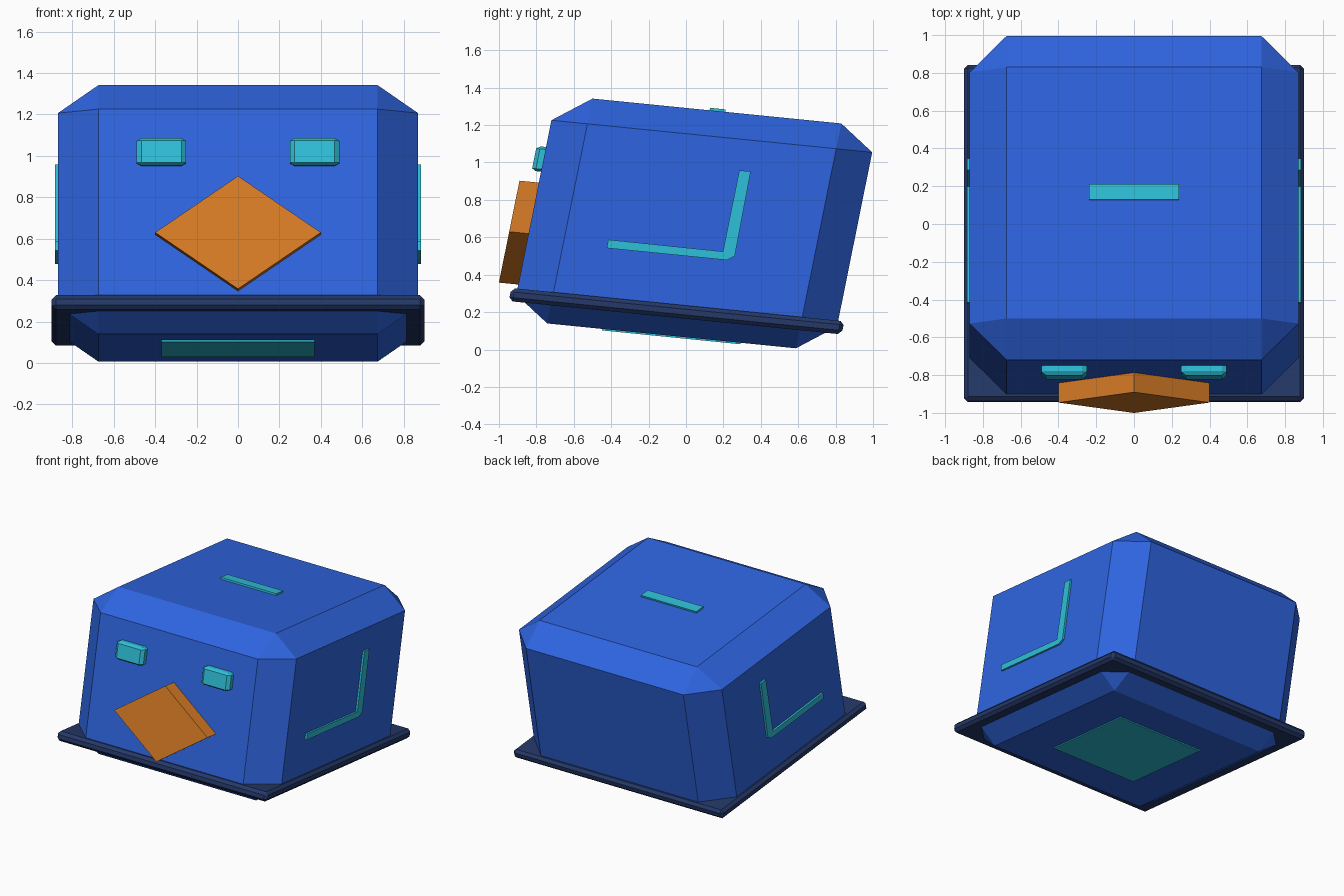
import bpy, bmesh
from mathutils import Matrix

if "Cube" in bpy.data.objects:
    bpy.data.objects.remove(bpy.data.objects["Cube"])

# Leaning frame: x, u (front to back, falling) and h (up, leaning back)
LEAN = Matrix(((1, 0, 0, 0),
               (0, 1, 0.2017, 0.044),
               (0, -0.1, 1, 0.674),
               (0, 0, 0, 1)))


def material(name, rgb):
    m = bpy.data.materials.new(name)
    m.diffuse_color = (*rgb, 1)
    m.use_nodes = True
    m.node_tree.nodes["Principled BSDF"].inputs["Base Color"].default_value = m.diffuse_color
    return m


BLUE = material("blue", (0.028, 0.13, 0.75))
NAVY = material("navy", (0.018, 0.04, 0.138))
TEAL = material("teal", (0.028, 0.53, 0.69))
ORANGE = material("orange", (0.70, 0.205, 0.019))


def finish(name, bm, mat):
    bm.transform(LEAN)
    bmesh.ops.recalc_face_normals(bm, faces=bm.faces)
    me = bpy.data.meshes.new(name)
    bm.to_mesh(me)
    bm.free()
    me.materials.append(mat)
    ob = bpy.data.objects.new(name, me)
    bpy.context.collection.objects.link(ob)
    return ob


def box(name, centre, half, mat, bevel=0.0, relative=True):
    """Box with flat chamfers; relative chamfers scale with each side."""
    bm = bmesh.new()
    bmesh.ops.create_cube(bm, size=2)
    size = Matrix.Diagonal((*half, 1))
    if not relative:
        bm.transform(size)
    if bevel:
        bmesh.ops.bevel(bm, geom=bm.edges[:], offset=bevel, segments=1,
                        profile=0.5, affect='EDGES')
    if relative:
        bm.transform(size)
    bm.transform(Matrix.Translation(centre))
    return finish(name, bm, mat)


def prism(name, points, offset, mat):
    """Extrude a closed outline along an offset."""
    bm = bmesh.new()
    face = bm.faces.new([bm.verts.new(p) for p in points])
    ext = bmesh.ops.extrude_face_region(bm, geom=[face], use_keep_orig=True)
    verts = [v for v in ext["geom"] if isinstance(v, bmesh.types.BMVert)]
    bmesh.ops.translate(bm, verts=verts, vec=offset)
    return finish(name, bm, mat)


# Main chamfered body and the rim around its base
box("body", (0, 0, 0), (0.87, 0.8575, 0.601), BLUE, 0.2245)
box("base_rim", (0, 0, -0.469), (0.90, 0.89, 0.035), NAVY, 0.02, False)

# Diamond beak
prism("beak", [(0, -0.961, 0.1325), (0.4, -0.961, -0.14),
               (0, -0.961, -0.4125), (-0.4, -0.961, -0.14)],
      (0, 0.106, 0), ORANGE)

# Eyes and L-shaped wing marks on both sides
WING = [(-0.433, -0.13), (-0.433, -0.175), (0.21, -0.175), (0.247, -0.15),
        (0.241, 0.302), (0.18, 0.302), (0.18, -0.132)]
for side, s in (("right", 1), ("left", -1)):
    box(side + "_eye", (s * 0.37, -0.8075, 0.257), (0.12, 0.1, 0.066), TEAL, 0.2)
    prism(side + "_wing", [(s * 0.865, u, h) for u, h in WING],
          (s * 0.02, 0, 0), TEAL)

# Bar on top and plate underneath
box("top_bar", (0, 0.003, 0.604), (0.238, 0.042, 0.010), TEAL)
box("bottom_plate", (0, 0, -0.604), (0.37, 0.37, 0.005), TEAL)
